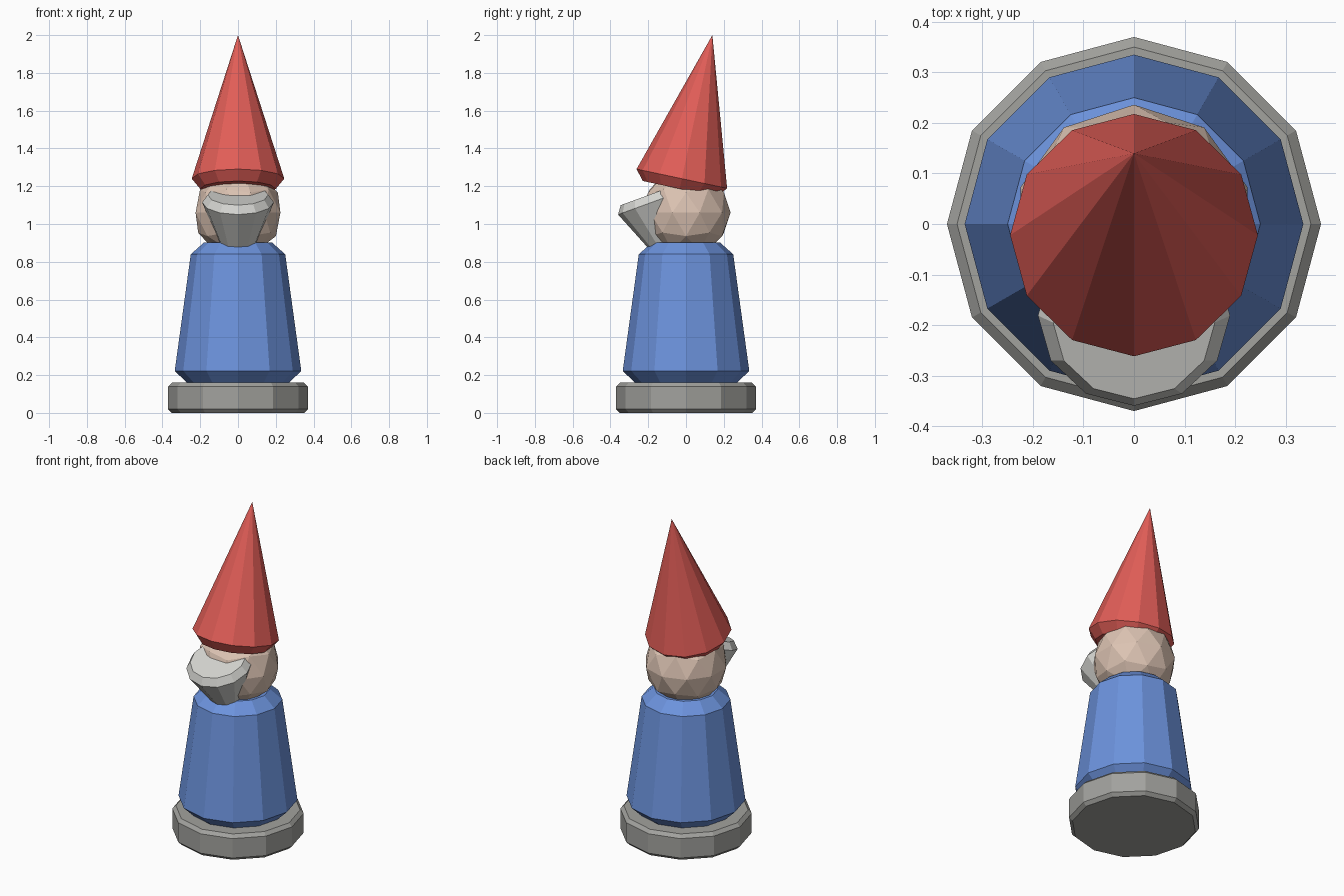
import bpy
import math
from mathutils import Matrix, Vector

SIDES = 12

if "Cube" in bpy.data.objects:
    bpy.data.objects.remove(bpy.data.objects["Cube"])


def make_material(name, rgb):
    mat = bpy.data.materials.new(name)
    mat.use_nodes = True
    colour = (*rgb, 1.0)
    mat.diffuse_color = colour
    mat.node_tree.nodes["Principled BSDF"].inputs["Base Color"].default_value = colour
    return mat


def turned(name, profile, mat, origin=(0, 0, 0), tilt=0):
    """Faceted, capped lathe of (radius, height) points; radius 0 makes a tip."""
    verts, faces, rings = [], [], []
    for radius, z in profile:
        count = SIDES if radius else 1
        rings.append([len(verts) + i for i in range(count)])
        for i in range(count):
            a = math.tau * i / SIDES
            verts.append((radius * math.cos(a), radius * math.sin(a), z))
    for low, high in zip(rings, rings[1:]):
        for i in range(SIDES):
            j = (i + 1) % SIDES
            if len(high) == 1:
                faces.append((low[i], low[j], high[0]))
            else:
                faces.append((low[i], low[j], high[j], high[i]))
    faces.append(rings[0][::-1])
    if len(rings[-1]) > 1:
        faces.append(rings[-1])
    mesh = bpy.data.meshes.new(name)
    mesh.from_pydata(verts, [], faces)
    mesh.transform(Matrix.Translation(Vector(origin))
                   @ Matrix.Rotation(math.radians(tilt), 4, "X"))
    mesh.materials.append(mat)
    obj = bpy.data.objects.new(name, mesh)
    bpy.context.collection.objects.link(obj)
    return obj


stone = make_material("stone grey", (0.36, 0.36, 0.34))
blue = make_material("coat blue", (0.15, 0.29, 0.72))
skin = make_material("skin", (0.72, 0.55, 0.45))
red = make_material("hat red", (0.75, 0.11, 0.095))
white = make_material("beard grey", (0.67, 0.67, 0.64))

# Round plinth with softened rims
turned("plinth", [(0.35, 0), (0.37, 0.02), (0.37, 0.14), (0.35, 0.16)], stone)

# Coat with bevelled hem and shoulders
turned("coat", [(0.265, 0.155), (0.335, 0.222), (0.25, 0.84), (0.18, 0.902)], blue)

# Faceted head
bpy.ops.mesh.primitive_ico_sphere_add(subdivisions=2, radius=0.236, location=(0, 0, 1.06))
head = bpy.context.object
head.name = "head"
head.data.materials.append(skin)

# Pointed hat leaning back
turned("hat", [(0.2, -0.055), (0.245, 0), (0, 0.777)], red, (0, -0.022, 1.24), -12)

# Beard flaring up and forward
turned("beard", [(0.07, -0.29), (0.1, -0.224), (0.19, 0), (0.16, 0.042)],
       white, (0, -0.181, 1.115), 20)
